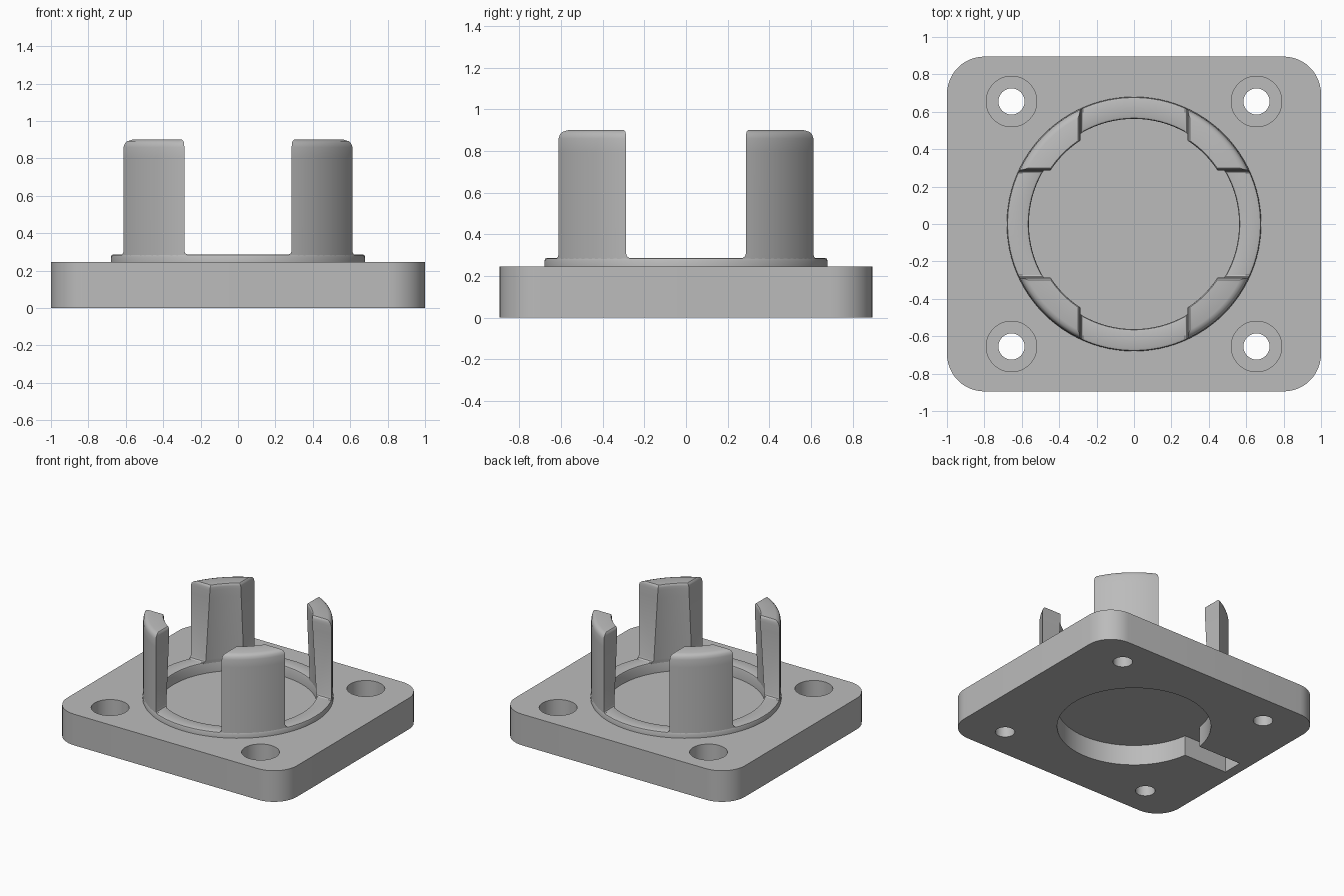
import bpy, bmesh, math

if "Cube" in bpy.data.objects:
    bpy.data.objects.remove(bpy.data.objects["Cube"], do_unlink=True)

grey = bpy.data.materials.new("plain grey")
grey.use_nodes = True
colour = (0.5, 0.5, 0.5, 1)
grey.diffuse_color = colour
grey.node_tree.nodes["Principled BSDF"].inputs["Base Color"].default_value = colour


def finish(name, bm):
    bmesh.ops.recalc_face_normals(bm, faces=bm.faces)
    mesh = bpy.data.meshes.new(name)
    bm.to_mesh(mesh)
    bm.free()
    mesh.materials.append(grey)
    ob = bpy.data.objects.new(name, mesh)
    bpy.context.collection.objects.link(ob)
    return ob


def stack(name, layers, closed=False):
    """Skin a list of equal point loops; cap the ends unless closed."""
    bm = bmesh.new()
    loops = [[bm.verts.new(p) for p in loop] for loop in layers]
    pairs = list(zip(loops, loops[1:]))
    if closed:
        pairs.append((loops[-1], loops[0]))
    else:
        bm.faces.new(loops[0])
        bm.faces.new(loops[-1])
    for a, b in pairs:
        n = len(a)
        for i in range(n):
            j = (i + 1) % n
            bm.faces.new((a[i], a[j], b[j], b[i]))
    return finish(name, bm)


def arc(r, start, end, n):
    return [(r * math.cos(start + (end - start) * i / n),
             r * math.sin(start + (end - start) * i / n)) for i in range(n + 1)]


def circle(r, z, x=0, y=0, n=96):
    return [(x + px, y + py, z) for px, py in arc(r, 0, math.tau, n)[:-1]]


def cylinder(r, low, high, x=0, y=0, n=96):
    return stack("cutter", [circle(r, z, x, y, n) for z in (low, high)])


def cut(target, cutter):
    mod = target.modifiers.new("cut", 'BOOLEAN')
    mod.operation = 'DIFFERENCE'
    mod.solver = 'EXACT'
    mod.object = cutter
    graph = bpy.context.evaluated_depsgraph_get()
    mesh = bpy.data.meshes.new_from_object(target.evaluated_get(graph))
    target.modifiers.clear()
    target.data = mesh
    bpy.data.objects.remove(cutter, do_unlink=True)


# base plate with rounded corners
TOP = 0.245
HALF_X, HALF_Y, CORNER = 1.0, 0.895, 0.2
outline = []
for k, (sx, sy) in enumerate(((1, 1), (-1, 1), (-1, -1), (1, -1))):
    quarter = arc(CORNER, k * math.pi / 2, (k + 1) * math.pi / 2, 12)
    outline += [(sx * (HALF_X - CORNER) + px, sy * (HALF_Y - CORNER) + py)
                for px, py in quarter]
plate = stack("base_plate", [[(x, y, z) for x, y in outline] for z in (0, TOP)])

# upper recess, lower pocket and cable slot
cut(plate, cylinder(0.575, 0.2, 0.4))
cut(plate, cylinder(0.55, -0.1, 0.16))
slot = [(-0.92, -0.08), (-0.3, -0.08), (-0.3, 0.08), (-0.92, 0.08)]
cut(plate, stack("cutter", [[(x, y, z) for x, y in slot] for z in (-0.1, 0.16)]))

# counterbored screw holes
for sx in (-1, 1):
    for sy in (-1, 1):
        x, y = sx * 0.655, sy * 0.655
        cut(plate, cylinder(0.07, -0.1, 0.4, x, y, 48))
        cut(plate, cylinder(0.135, 0.09, 0.4, x, y, 48))

# raised collar with softened edges
RIM = 0.287
collar_profile = [(0.562, 0.19), (0.562, RIM - 0.015), (0.566, RIM - 0.004), (0.577, RIM),
                  (0.665, RIM), (0.676, RIM - 0.004), (0.68, RIM - 0.015), (0.68, 0.24),
                  (0.6, 0.19)]
collar = stack("collar", [circle(r, z) for r, z in collar_profile], closed=True)


# four retaining posts, each cut off square to the plate sides
def post_loop(z, inner, outer, inset):
    edge = 0.287 + inset
    a, b = math.asin(edge / outer), math.asin(edge / inner)
    pts = arc(outer, a, math.pi / 2 - a, 16) + arc(inner, math.pi / 2 - b, b, 12)
    return [(x, y, z) for x, y in pts]


post_layers = [(0.24, 0.565, 0.676, -0.015), (RIM, 0.562, 0.676, -0.015),
               (RIM + 0.006, 0.561, 0.676, -0.005), (RIM + 0.018, 0.56, 0.676, 0),
               (0.8, 0.533, 0.676, 0), (0.86, 0.53, 0.676, 0),
               (0.88, 0.53, 0.67, 0.001), (0.892, 0.531, 0.66, 0.004),
               (0.9, 0.536, 0.64, 0.012)]
places = {"front_left": (1, -1), "front_right": (-1, -1),
          "back_left": (1, 1), "back_right": (-1, 1)}
posts = []
for place, (sx, sy) in places.items():
    layers = [[(sx * x, sy * y, z) for x, y, z in post_loop(*spec)]
              for spec in post_layers]
    posts.append(stack(place + "_post", layers))

# smooth round surfaces, crisp corners
bpy.ops.object.select_all(action='DESELECT')
for ob in [plate, collar] + posts:
    ob.select_set(True)
bpy.context.view_layer.objects.active = plate
bpy.ops.object.shade_smooth_by_angle(angle=math.radians(35))
